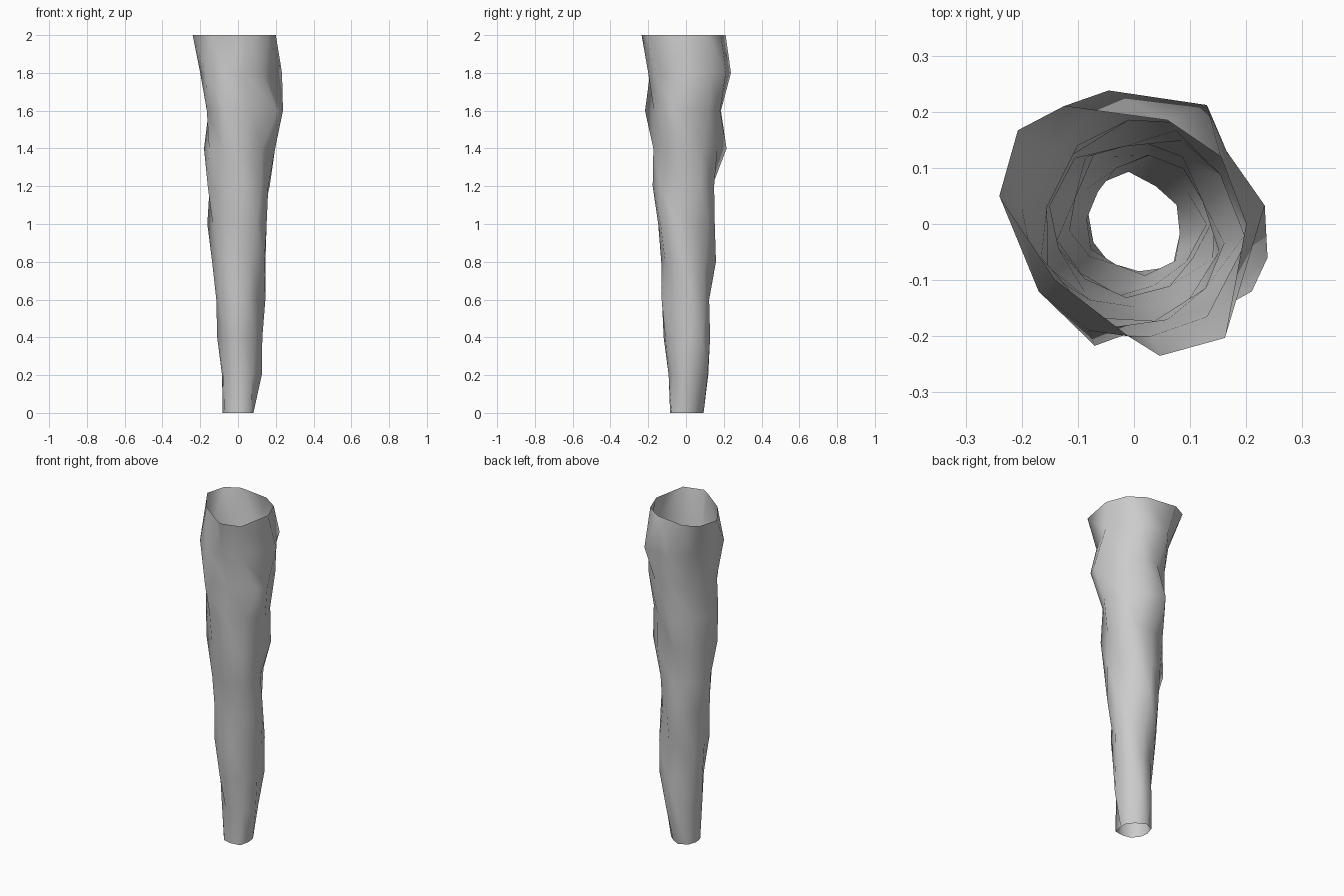
import bpy, bmesh
from math import sin, cos, radians

cube = bpy.data.objects.get("Cube")
if cube:
    bpy.data.objects.remove(cube)

# grey material
grey = bpy.data.materials.new("bark_grey")
grey.use_nodes = True
grey.diffuse_color = (0.6, 0.6, 0.6, 1)
grey.node_tree.nodes["Principled BSDF"].inputs["Base Color"].default_value = (0.6, 0.6, 0.6, 1)

# irregular outlines of the flared mouth, each turned on from the one above
RIM = [(-.24, .05), (-.14, -.1), (-.01, -.2), (.046, -.235), (.162, -.203),
       (.2, 0), (.155, .12), (.06, .185), (-.125, .21), (-.207, .167)]
COLLAR = [(-.17, -.12), (-.08, -.19), (.03, -.2), (.13, -.165), (.233, .033),
          (.165, .13), (.13, .212), (-.045, .238), (-.14, .13), (-.2, .03)]
SHOULDER = [(-.07, -.217), (.06, -.17), (.21, -.12), (.238, -.06), (.165, .12),
            (.08, .18), (-.01, .185), (-.1, .14), (-.155, .03), (-.165, -.06)]
# reach of each stem ring in eight directions, from the foot up
BEARINGS = [0, 35, 90, 145, 180, 215, 270, 325]
REACH = [(.08, .08, .09, .09, .09, .07, .09, .1),
         (.125, .12, .12, .09, .08, .085, .085, .105),
         (.14, .14, .12, .1, .105, .105, .125, .11),
         (.14, .14, .135, .115, .125, .12, .14, .13),
         (.14, .14, .155, .12, .13, .14, .125, .15),
         (.14, .14, .145, .165, .16, .135, .16, .16),
         (.18, .175, .15, .15, .165, .17, .17, .175),
         (.19, .165, .22, .17, .175, .195, .16, .19)]
# ridges and hollows that wind down the stem
RIDGES = [1.06, .92, 1.04, 1.05, .93, 1.05, .96, 1.04, .92, 1.04]
COUNT = len(RIDGES)
STEP = 0.2
TWIST = 30
START = 252


def reach_at(level, angle):
    """Blend the reach of a ring between the two nearest bearings."""
    angle %= 360
    k = max(i for i, b in enumerate(BEARINGS) if b <= angle)
    ends = BEARINGS + [360]
    t = (angle - ends[k]) / (ends[k + 1] - ends[k])
    row = REACH[level]
    return row[k] * (1 - t) + row[(k + 1) % len(row)] * t


def stem_outline(level):
    """Ridged outline, turned further the lower it lies."""
    turn = START + (len(REACH) - level) * TWIST
    points = []
    for i, ridge in enumerate(RIDGES):
        angle = turn + i * 360 / COUNT
        r = ridge * reach_at(level, angle)
        points.append((r * cos(radians(angle)), r * sin(radians(angle))))
    return points


# open twisted trunk, one band of triangles between neighbouring rings
outlines = [stem_outline(level) for level in range(len(REACH))]
outlines += [SHOULDER, COLLAR, RIM]
bm = bmesh.new()
rings = [[bm.verts.new((x, y, level * STEP)) for x, y in outline]
         for level, outline in enumerate(outlines)]
for low, high in zip(rings, rings[1:]):
    for i in range(COUNT):
        j = (i + 1) % COUNT
        bm.faces.new((low[i], low[j], high[j]))
        bm.faces.new((low[i], high[j], high[i]))
for face in bm.faces:
    face.smooth = True
mesh = bpy.data.meshes.new("twisted_trunk")
bm.to_mesh(mesh)
bm.free()
mesh.materials.append(grey)
trunk = bpy.data.objects.new("twisted_trunk", mesh)
bpy.context.collection.objects.link(trunk)
